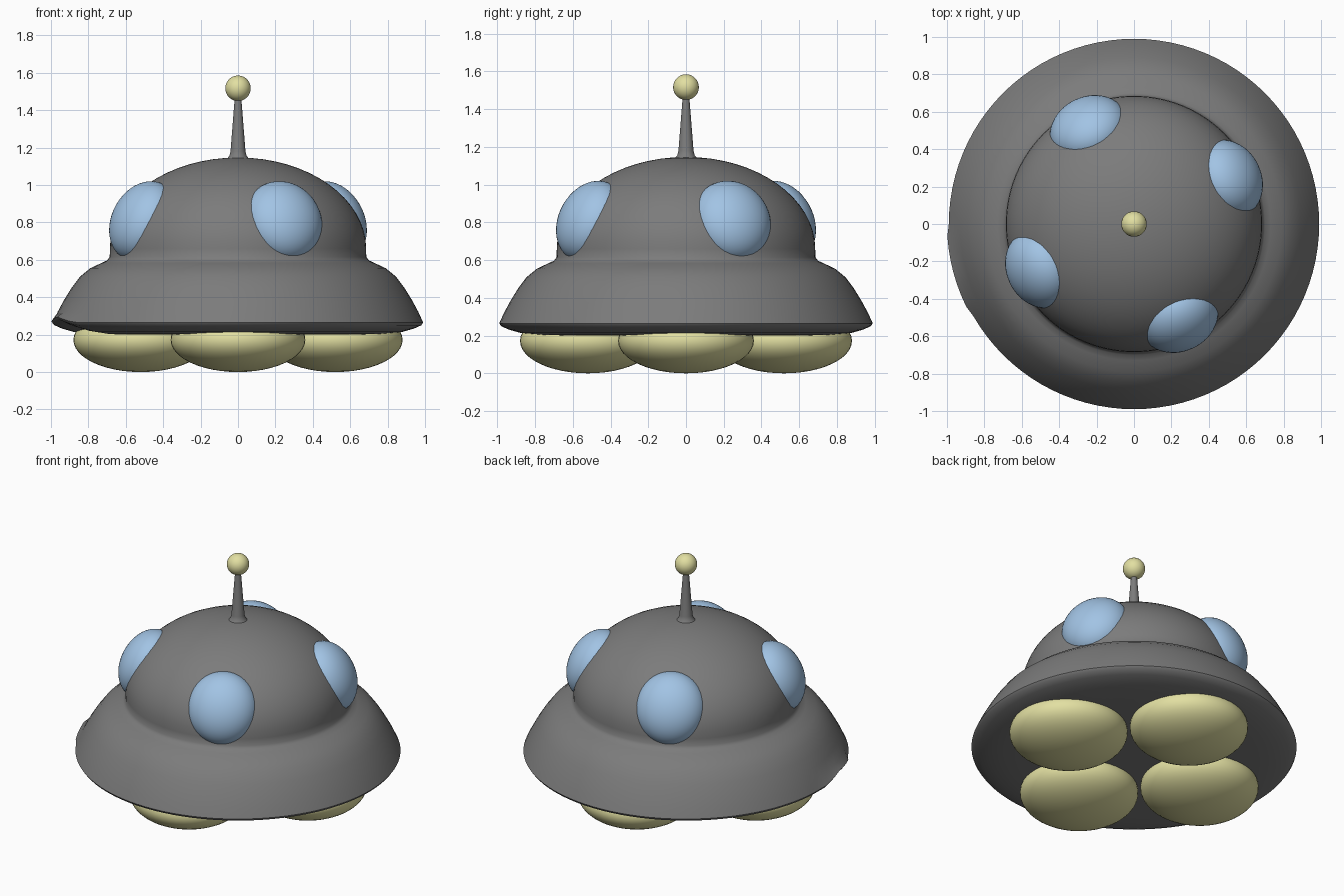
import bpy, bmesh, math
from mathutils import Matrix, Vector

cube = bpy.data.objects.get("Cube")
if cube:
    bpy.data.objects.remove(cube, do_unlink=True)


def material(name, rgb):
    m = bpy.data.materials.new(name)
    m.use_nodes = True
    m.diffuse_color = (*rgb, 1)
    m.node_tree.nodes["Principled BSDF"].inputs["Base Color"].default_value = (*rgb, 1)
    return m


grey = material("hull grey", (0.2, 0.2, 0.2))
blue = material("window blue", (0.36, 0.55, 0.78))
yellow = material("pale yellow", (0.76, 0.74, 0.36))


def finish(name, bm, mat, angle=40):
    bmesh.ops.recalc_face_normals(bm, faces=bm.faces)
    mesh = bpy.data.meshes.new(name)
    bm.to_mesh(mesh)
    bm.free()
    mesh.materials.append(mat)
    ob = bpy.data.objects.new(name, mesh)
    bpy.context.collection.objects.link(ob)
    bpy.ops.object.select_all(action='DESELECT')
    ob.select_set(True)
    bpy.context.view_layer.objects.active = ob
    bpy.ops.object.shade_smooth_by_angle(angle=math.radians(angle))
    return ob


def lathe(profile, steps=96):
    bm = bmesh.new()
    verts = [bm.verts.new((r, 0, z)) for r, z in profile]
    edges = [bm.edges.new(pair) for pair in zip(verts, verts[1:])]
    bmesh.ops.spin(bm, geom=verts + edges, axis=(0, 0, 1), cent=(0, 0, 0),
                   angle=math.tau, steps=steps, use_duplicate=False)
    bmesh.ops.remove_doubles(bm, verts=bm.verts, dist=1e-4)
    return bm


def ellipsoid(name, mat, centre, radii, azimuth=0, tilt=0):
    bm = bmesh.new()
    place = (Matrix.Rotation(azimuth, 4, 'Z') @ Matrix.Translation(centre)
             @ Matrix.Rotation(-tilt, 4, 'Y') @ Matrix.Diagonal((*radii, 1)))
    bmesh.ops.create_uvsphere(bm, u_segments=48, v_segments=24, radius=1, matrix=place)
    return finish(name, bm, mat, 180)


# Hull: flat underside, turned lip, flared skirt and elliptical dome
skirt = [(0, 0.2), (0.7, 0.2), (0.8, 0.204), (0.88, 0.215), (0.94, 0.232),
         (0.98, 0.25), (0.99, 0.265), (0.965, 0.32), (0.93, 0.385), (0.89, 0.45),
         (0.845, 0.51), (0.79, 0.555), (0.73, 0.583), (0.7, 0.597), (0.686, 0.615)]
dome = []
for i in range(17):
    a = i / 16 * math.pi / 2
    dome.append((0.685 * math.cos(a), 0.66 + 0.487 * math.sin(a)))
hull = lathe(skirt + dome)

# Small dent in the lip on the right side
for v in hull.verts:
    offset = abs(math.degrees(math.atan2(v.co.y, v.co.x)) % 360 - 195)
    if offset < 14 and v.co.z < 0.3 and v.co.xy.length > 0.75:
        v.co.z += 0.03 * (1 - offset / 14)
        v.co.xy *= 1.01
finish("hull", hull, grey)

# Antenna mast and ball
finish("antenna_mast", lathe([(0, 1.12), (0.06, 1.14), (0.046, 1.155), (0.04, 1.18),
                              (0.018, 1.46), (0, 1.46)], 32), grey)
ellipsoid("antenna_ball", yellow, (0, 0, 1.517), (0.068,) * 3)

# Four bulging windows and four landing pods
for i in range(4):
    turn = i * math.pi / 2
    ellipsoid(f"window_{i + 1}", blue, (0.56, 0, 0.806), (0.162, 0.215, 0.225),
              turn + math.radians(25.5), math.radians(26))
    ellipsoid(f"landing_pod_{i + 1}", yellow, (0.52, 0, 0.172), (0.36, 0.36, 0.172), turn)
